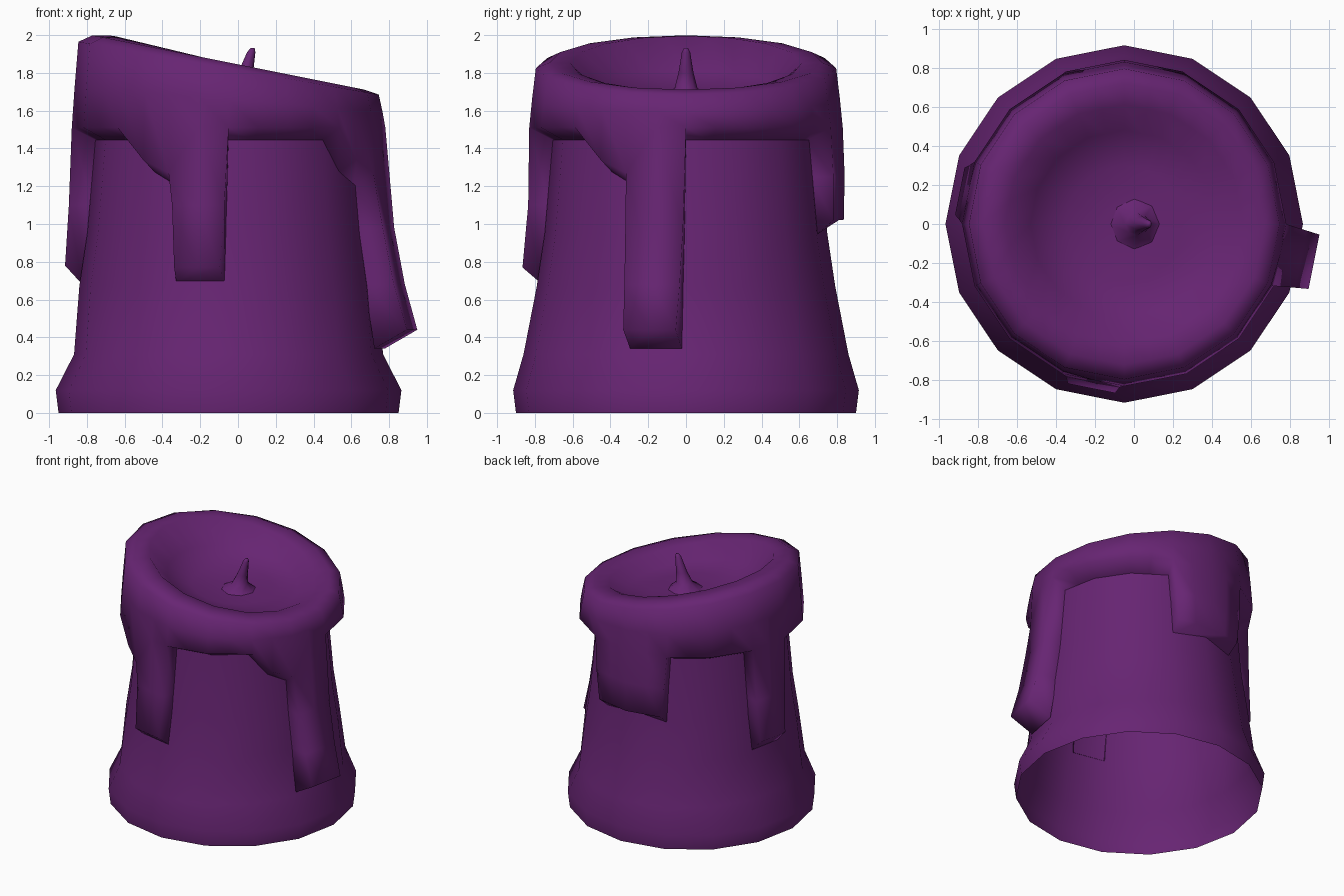
import bpy, bmesh, math

if "Cube" in bpy.data.objects:
    bpy.data.objects.remove(bpy.data.objects["Cube"])

CX = -0.05          # axis of the candle body
N = 32              # 16 sides, each with a middle point on the chord

wax = bpy.data.materials.new("purple_wax")
wax.diffuse_color = (0.135, 0.018, 0.17, 1)
wax.use_nodes = True
wax.node_tree.nodes["Principled BSDF"].inputs["Base Color"].default_value = wax.diffuse_color


def make(name, bm):
    bmesh.ops.recalc_face_normals(bm, faces=bm.faces[:])
    for f in bm.faces:
        f.smooth = True
    me = bpy.data.meshes.new(name)
    bm.to_mesh(me)
    bm.free()
    me.materials.append(wax)
    ob = bpy.data.objects.new(name, me)
    bpy.context.collection.objects.link(ob)
    return ob


def polar(k, r):
    """Point k (0..32, fractions allowed) on a 16-sided outline of radius r."""
    a0 = math.floor(k / 2) * math.pi / 8
    a1 = a0 + math.pi / 8
    t = k / 2 - math.floor(k / 2)
    return (CX + r * ((1 - t) * math.cos(a0) + t * math.cos(a1)),
            r * ((1 - t) * math.sin(a0) + t * math.sin(a1)))


WALL = [(0, .90), (.12, .915), (.31, .845), (.67, .79), (.95, .748), (1.5, .70)]


def wall_r(z):
    for (z0, r0), (z1, r1) in zip(WALL, WALL[1:]):
        if z <= z1:
            return r0 + (r1 - r0) * (z - z0) / (z1 - z0)
    return WALL[-1][1]


def bridge(bm, a, b, skip=()):
    n = len(a)
    for i in range(n):
        if i not in skip:
            j = (i + 1) % n
            bm.faces.new((a[i], a[j], b[j], b[i]))


# Candle body: open-bottomed flared wall
bm = bmesh.new()
rings = []
for z, r in WALL:
    ring = []
    for i in range(16):
        x, y = polar(i * 2, r)
        if z == .31:          # waist is pinched slightly along x
            x, y = CX + (x - CX) * .968, y * 1.018
        ring.append(bm.verts.new((x, y, z)))
    rings.append(ring)
for a, b in zip(rings, rings[1:]):
    bridge(bm, a, b)
make("candle_body", bm)

# Melted top: slanted bowl, rim, overhanging skirt and drips in one mesh
bm = bmesh.new()
# (radius, height at the axis, slope along x)
TOP = [(.10, 1.675, .05), (.30, 1.685, .08), (.48, 1.73, .17), (.61, 1.85, .24),
       (.72, 1.855, .20), (.795, 1.825, .176), (.815, 1.66, .08)]
rings = []
for r, z, s in TOP:
    ring = []
    for k in range(N):
        x, y = polar(k, r)
        ring.append(bm.verts.new((x, y, z - s * (x - CX))))
    rings.append(ring)

# lower lip height per point: flat, with shoulders beside two drips
lip = [1.51] * N
for k, z in {20: 1.51, 21: 1.34, 22: 1.27, 28: 1.51, 29: 1.34, 30: 1.27}.items():
    lip[k] = z
outer, inner = [], []
for k in range(N):
    outer.append(bm.verts.new((*polar(k, .83), lip[k])))
    inner.append(bm.verts.new((*polar(k, wall_r(lip[k] - .07) - .01), lip[k] - .07)))
rings.append(outer)
for a, b in zip(rings, rings[1:]):
    bridge(bm, a, b)
bm.faces.new(rings[0])

# drips: first point, last point, [(height, radius)...], height of the end at the wall
DRIPS = [
    (22, 24, [(1.10, .84), (.77, .875)], .69),         # front
    (30, 32, [(.98, .88), (.68, .94), (.44, 1.01)], .34),  # right
    (14, 16, [(1.10, .85), (.78, .875)], .68),         # left
    (6, 10, [(1.25, .84), (1.02, .835)], .94),         # back, wide
]
skip = set()
for k0, k1, rows, zend in DRIPS:
    ks = range(k0, k1 + 1)
    skip.update(k % N for k in range(k0, k1))
    po, pi = [outer[k % N] for k in ks], [inner[k % N] for k in ks]
    pi = [pi[0], pi[-1]]
    mid = (k0 + k1) / 2
    for n, (z, r) in enumerate(rows):
        last = n == len(rows) - 1
        f = 1 - .28 * (n + 1) / len(rows) * 2 / (k1 - k0)    # narrows downwards
        g = .5 + f / 2
        co = [bm.verts.new((*polar(mid + (k - mid) * f, r), z)) for k in ks]
        zi = zend if last else z
        ci = [bm.verts.new((*polar(mid + (k - mid) * g, wall_r(zi) - .01), zi))
              for k in (k0, k1)]
        for i in range(len(co) - 1):
            bm.faces.new((po[i], po[i + 1], co[i + 1], co[i]))
        bm.faces.new((pi[0], po[0], co[0], ci[0]))
        bm.faces.new((po[-1], pi[1], ci[1], co[-1]))
        po, pi = co, ci
    bm.faces.new(po + [pi[1], pi[0]])                  # drip end
bridge(bm, outer, inner, skip)
make("melted_top", bm)

# Wick: leaning, with a flared foot
bm = bmesh.new()
prev = None
for r, x, z in [(.13, 0, 1.672), (.06, .015, 1.72), (.04, .04, 1.80),
                (.022, .07, 1.91), (.010, .078, 1.933)]:
    ring = [bm.verts.new((x + r * math.cos(i * math.pi / 4),
                          r * math.sin(i * math.pi / 4), z)) for i in range(8)]
    if prev:
        bridge(bm, prev, ring)
    prev = ring
bm.faces.new(prev)
make("wick", bm)
